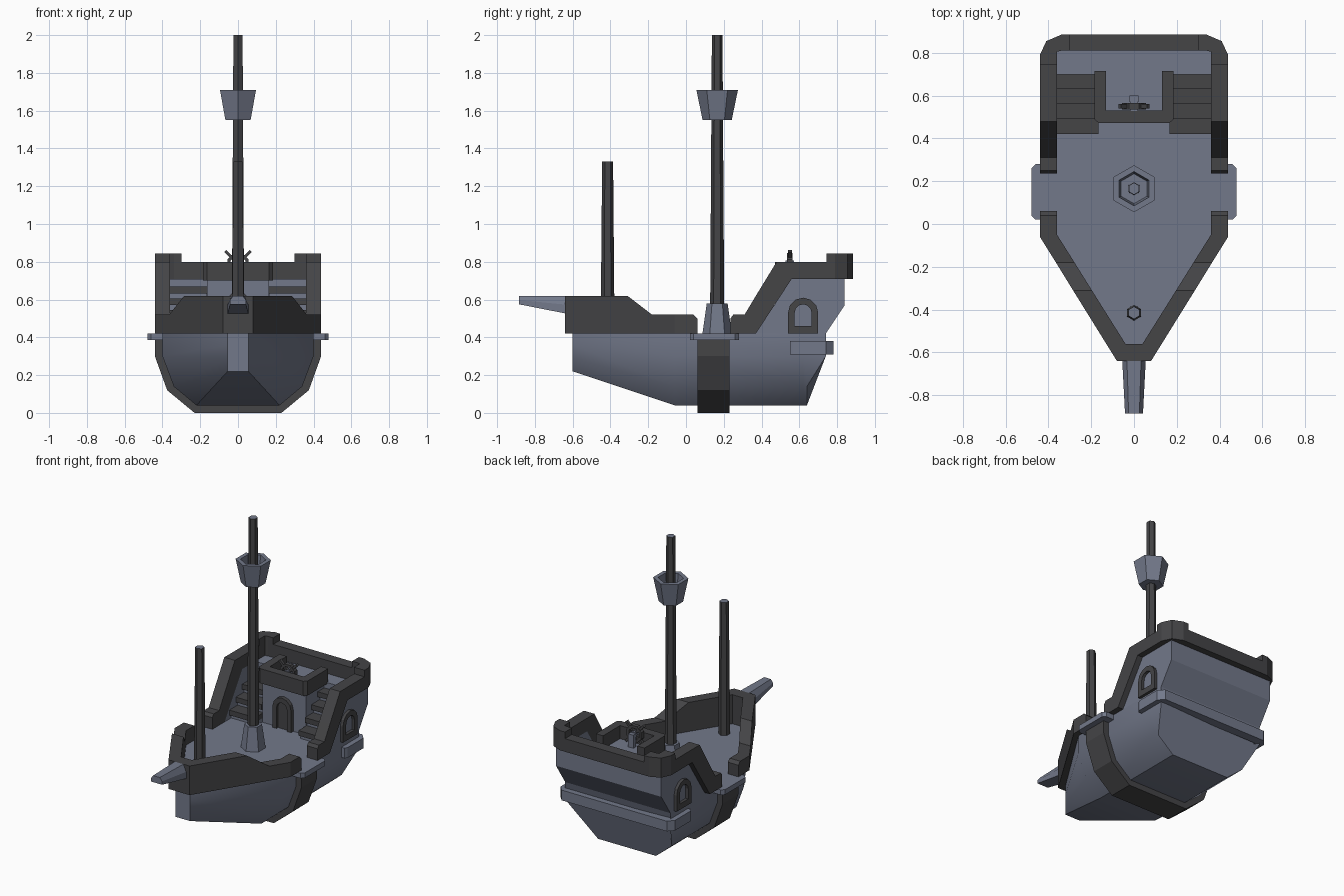
import bpy, bmesh, math
from mathutils import Vector

if "Cube" in bpy.data.objects:
    bpy.data.objects.remove(bpy.data.objects["Cube"])


def material(name, col):
    m = bpy.data.materials.new(name)
    m.diffuse_color = (*col, 1)
    m.use_nodes = True
    m.node_tree.nodes["Principled BSDF"].inputs["Base Color"].default_value = m.diffuse_color
    return m


LIGHT = material("blue grey", (0.17, 0.19, 0.255))
DARK = material("charcoal", (0.058, 0.058, 0.062))


def finish(name, bm, *mats):
    bmesh.ops.recalc_face_normals(bm, faces=bm.faces)
    me = bpy.data.meshes.new(name)
    bm.to_mesh(me)
    bm.free()
    ob = bpy.data.objects.new(name, me)
    for m in mats:
        me.materials.append(m)
    bpy.context.collection.objects.link(ob)
    return ob


def loft(name, rings, mat, loop=False):
    """Skin equal-sized rings; cap the ends unless the rings form a loop."""
    bm = bmesh.new()
    vs = [[bm.verts.new(p) for p in r] for r in rings]
    n = len(rings[0])
    for a, b in zip(vs, vs[1:] + vs[:1] if loop else vs[1:]):
        for i in range(n):
            j = (i + 1) % n
            bm.faces.new((a[i], a[j], b[j], b[i]))
    if not loop:
        bm.faces.new(vs[0])
        bm.faces.new(vs[-1])
    bmesh.ops.remove_doubles(bm, verts=bm.verts, dist=1e-5)
    return finish(name, bm, mat)


def box(name, x0, x1, y0, y1, z0, z1, mat):
    return loft(name, [[(x0, y0, z), (x1, y0, z), (x1, y1, z), (x0, y1, z)] for z in (z0, z1)], mat)


def wall(name, stations, mat):
    """Rail from stations (outer x, y, inner x, y, bottom, top), mirrored across x."""
    def ring(s, k):
        ox, oy, ix, iy, z0, z1 = s
        return [(k * ox, oy, z0), (k * ox, oy, z1), (k * ix, iy, z1), (k * ix, iy, z0)]
    return loft(name, [ring(s, 1) for s in stations] + [ring(s, -1) for s in reversed(stations)], mat)


def hex_pole(name, y, z0, z1, r0, r1, *mats):
    """Tapered six-sided pole; a second material colours its end caps."""
    bm = bmesh.new()
    vs = [[bm.verts.new((r * math.sin(a * math.pi / 3), y + r * math.cos(a * math.pi / 3), z))
           for a in range(6)] for r, z in ((r0, z0), (r1, z1))]
    for i in range(6):
        j = (i + 1) % 6
        bm.faces.new((vs[0][i], vs[0][j], vs[1][j], vs[1][i]))
    for ring in vs:
        bm.faces.new(ring).material_index = len(mats) - 1
    return finish(name, bm, *mats)


def arch(w, h):
    """Arch outline from the lower right corner round to the lower left."""
    return [(w, 0)] + [(w * math.cos(a * math.pi / 6), h - w + w * math.sin(a * math.pi / 6))
                       for a in range(7)] + [(-w, 0)]


# Hull: sections from bow to raked stern
SIDE = [(.40, .42), (.40, .30), (.34, .14), (.22, .04)]
BOW = [(.055, .42), (.055, .36), (.055, .29), (.055, .22)]


def section(pts, ys):
    right = [(x, y, z) for (x, z), y in zip(pts, ys)]
    return right + [(-x, y, z) for x, y, z in reversed(right)]


hull = loft("hull", [section(BOW, [-.60] * 4), section(SIDE, [-.06] * 4),
                     section(SIDE, [.62] * 4), section(SIDE, [.74, .74, .64, .64])], LIGHT)

# Dark rib band around the middle of the hull
RIB = [(.44, .39), (.44, .30), (.375, .12), (.23, 0)]
loft("hull_rib", [section(RIB, [y] * 4) for y in (.06, .23)], DARK)

# Aft castle: side walls, stern block and central cabin
for k in (-1, 1):
    prof = [(.37, .42), (.56, .71), (.84, .71), (.84, .57), (.74, .42)]
    loft("aft_side_wall", [[(k * x, y, z) for y, z in prof] for x in (.36, .40)], LIGHT)
prof = [(.70, .42), (.70, .71), (.84, .71), (.84, .57), (.74, .42)]
loft("stern_block", [[(x, y, z) for y, z in prof] for x in (-.36, .36)], LIGHT)
box("cabin", -.165, .165, .50, .70, .42, .71, LIGHT)

# Bulwarks
wall("bow_bulwark", [(.44, .06, .36, .06, .42, .50), (.44, .04, .36, .04, .42, .52),
                     (.44, -.06, .36, -.05, .42, .52), (.365, -.18, .278, -.18, .42, .52),
                     (.285, -.31, .197, -.31, .42, .62), (.08, -.64, .04, -.56, .42, .62)], DARK)
wall("stern_bulwark", [(.44, y, .36, y, a, b) for y, a, b in (
    (.235, .42, .50), (.25, .42, .52), (.31, .42, .52), (.37, .42, .62), (.48, .588, .80),
    (.56, .71, .80), (.745, .71, .80), (.7451, .71, .845))] +
    [(.44, .79, .36, .78, .71, .845), (.41, .855, .36, .805, .71, .845),
     (.34, .885, .34, .81, .71, .845), (.30, .885, .30, .81, .71, .845),
     (.2999, .885, .2999, .81, .71, .80)], DARK)

# Helm railing around the cabin roof
wall("helm_railing", [(.185, .715, .13, .715, .70, .80), (.185, .49, .13, .53, .70, .80),
                      (.165, .472, .12, .53, .70, .80)], DARK)

# Stern belt and boarding ledges
wall("stern_belt", [(.425, .55, .38, .55, .31, .38), (.435, .57, .38, .57, .31, .38),
                    (.435, .74, .38, .71, .31, .38), (.40, .78, .37, .72, .31, .38)], LIGHT)
for k in (-1, 1):
    plan = [(.40, .02), (.46, .02), (.48, .04), (.48, .26), (.46, .28), (.40, .28)]
    loft("boarding_ledge", [[(k * x, y, z) for x, y in plan] for z in (.385, .42)], LIGHT)

# Stairs on both sides of the cabin
for k in (-1, 1):
    for i in range(4):
        y, z = .42 + .07 * i, .42 + .062 * (i + 1)
        box("stair_tread", k * .165, k * .36, y, y + .09 if i < 3 else .70, z - .035, z, DARK)
        box("stair_riser", k * .167, k * .36, y + .02, .70, z - .07, z - .03, LIGHT)

# Side windows and cabin door: arched frames
for k in (-1, 1):
    out = [(u, v + .42) for u, v in arch(.08, .19)]
    inn = [(u, v + .46) for u, v in arch(.045, .115)]
    loft("window_frame", [[(k * .39, .62 + u, v), (k * .42, .62 + u, v),
                           (k * .42, .62 + p, q), (k * .39, .62 + p, q)]
                          for (u, v), (p, q) in zip(out, inn)], DARK, loop=True)
loft("door_frame", [[(u, .51, v + .42), (u, .475, v + .42), (p, .475, q + .42), (p, .51, q + .42)]
                    for (u, v), (p, q) in zip(arch(.07, .22), arch(.04, .185))], DARK)
loft("door", [[(u, y, v + .42) for u, v in arch(.042, .187)] for y in (.492, .505)], DARK)

# Masts with light end grain
hex_pole("main_mast", .165, .42, 2.0, .038, .028, DARK, LIGHT)
hex_pole("main_mast_base", .165, .42, .58, .078, .055, LIGHT)
hex_pole("fore_mast", -.415, .42, 1.33, .037, .029, DARK, LIGHT)


# Crow's nest: tapered hexagonal tub, hollow at the top
def hexagon(r, z):
    return [(r * math.sin(a * math.pi / 3), .165 + r * math.cos(a * math.pi / 3), z) for a in range(6)]


loft("crows_nest", [hexagon(.077, 1.55), hexagon(.11, 1.71), hexagon(.08, 1.71), hexagon(.07, 1.62)], LIGHT)

# Bowsprit: tapered, chamfered beam
loft("bowsprit", [[(x * w, y, z0 + (.62 - z0) * t) for x, t in
                   ((-1, 0), (1, 0), (1, .5), (.6, 1), (-.6, 1), (-1, .5))]
                  for y, w, z0 in ((-.58, .058, .515), (-.885, .042, .575))], LIGHT)

# Ship's wheel: octagonal rim, crossed spokes, hub and post
WY, WZ = .55, .79
rim = []
for i in range(8):
    c, s = math.cos(i * math.pi / 4 + math.pi / 8), math.sin(i * math.pi / 4 + math.pi / 8)
    rim.append([(r * c, y, WZ + r * s) for r, y in
                ((.06, .535), (.06, .565), (.042, .565), (.042, .535))])
loft("wheel_rim", rim, DARK, loop=True)
for a in (math.pi / 4, -math.pi / 4):
    d, n = Vector((math.cos(a), 0, math.sin(a))), Vector((-math.sin(a), 0, math.cos(a)))
    c = Vector((0, WY, WZ))
    loft("wheel_spoke", [[c + d * t + n * u + Vector((0, v, 0)) for u, v in
                          ((-.008, -.01), (.008, -.01), (.008, .01), (-.008, .01))]
                         for t in (-.095, .095)], DARK)
box("wheel_hub", -.016, .016, .528, .572, WZ - .016, WZ + .016, LIGHT)
box("wheel_post", -.02, .02, .57, .60, .70, .80, LIGHT)

# Soft shading across the shallow hull bends
bpy.context.view_layer.objects.active = hull
hull.select_set(True)
bpy.ops.object.shade_smooth_by_angle(angle=math.radians(35))
